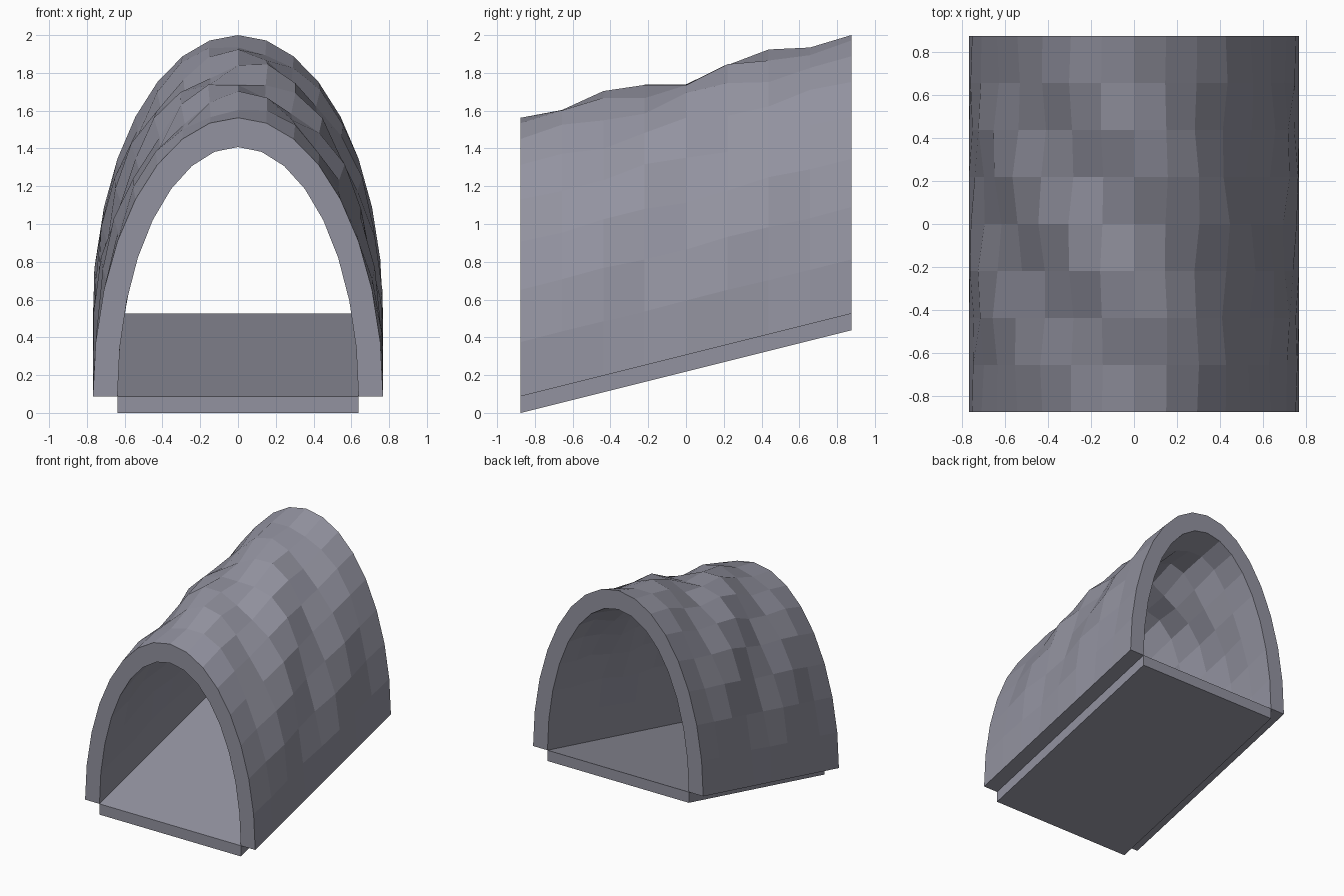
import bpy, bmesh
from math import sin, cos, pi

cube = bpy.data.objects.get("Cube")
if cube:
    bpy.data.objects.remove(cube)

HALF_LEN = 0.875
SLOPE = 0.25
FLOOR_H = 0.0875
ARCH_SEGS = 16
LEN_SEGS = 8

stone = bpy.data.materials.new("blue_grey_stone")
stone.use_nodes = True
colour = (0.29, 0.29, 0.35, 1)
stone.diffuse_color = colour
stone.node_tree.nodes["Principled BSDF"].inputs["Base Color"].default_value = colour


def ground(y):
    return SLOPE * (y + HALF_LEN)


def make_object(name, bm):
    bmesh.ops.recalc_face_normals(bm, faces=bm.faces[:])
    mesh = bpy.data.meshes.new(name)
    bm.to_mesh(mesh)
    bm.free()
    mesh.materials.append(stone)
    obj = bpy.data.objects.new(name, mesh)
    bpy.context.collection.objects.link(obj)
    return obj


def loft(name, sections):
    """Join closed cross-sections into a capped solid."""
    bm = bmesh.new()
    rings = [[bm.verts.new(p) for p in s] for s in sections]
    n = len(rings[0])
    for a, b in zip(rings, rings[1:]):
        for i in range(n):
            j = (i + 1) % n
            bm.faces.new((a[i], a[j], b[j], b[i]))
    bm.faces.new(rings[0])
    bm.faces.new(rings[-1])
    return make_object(name, bm)


def bump(theta, y):
    """Diagonal ripples that die out at the open ends and the feet."""
    ends = max(0, cos(pi * y / (2 * HALF_LEN))) ** 0.6
    feet = max(0, cos(theta)) ** 0.7
    return 0.043 * ends * feet * cos(8 * (y - 0.4) + 6 * theta)


def arch_line(width, height, y):
    pts = []
    for i in range(ARCH_SEGS + 1):
        t = -pi / 2 + pi * i / ARCH_SEGS
        d = bump(t, y)
        pts.append(((width + d) * sin(t), y,
                    ground(y) + FLOOR_H + (height + d) * cos(t)))
    return pts


# Rippled tunnel shell
sections = []
for k in range(LEN_SEGS + 1):
    y = -HALF_LEN + 2 * HALF_LEN * k / LEN_SEGS
    sections.append(arch_line(0.768, 1.475, y) + arch_line(0.638, 1.32, y)[::-1])
loft("tunnel_shell", sections)

# Sloping floor slab
loft("floor_slab", [
    [(x, y, ground(y) + z) for x, z in
     ((-0.638, 0), (0.638, 0), (0.638, FLOOR_H), (-0.638, FLOOR_H))]
    for y in (-HALF_LEN, HALF_LEN)])
